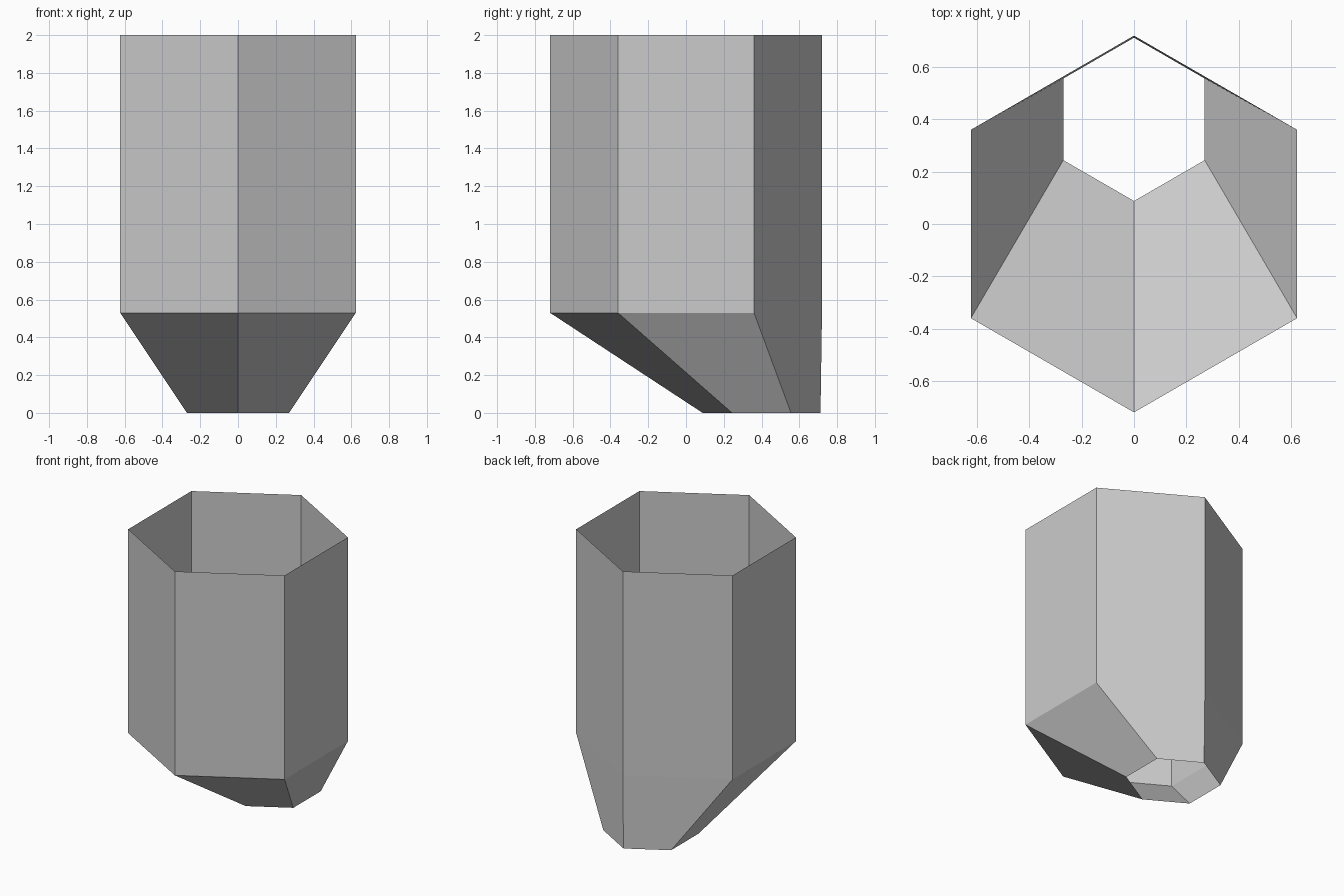
import bpy, bmesh
from math import sin, cos, pi

cube = bpy.data.objects.get("Cube")
if cube:
    bpy.data.objects.remove(cube, do_unlink=True)

grey = bpy.data.materials.new("light_grey")
grey.use_nodes = True
colour = (0.6, 0.6, 0.6, 1)
grey.diffuse_color = colour
grey.node_tree.nodes["Principled BSDF"].inputs["Base Color"].default_value = colour

SIDES = 6


def ring(bm, radius, y, z):
    """Hexagon with a corner at the front and one at the back."""
    angles = [2 * pi * i / SIDES - pi / 2 for i in range(SIDES)]
    return [bm.verts.new((radius * cos(a), y + radius * sin(a), z)) for a in angles]


# Open hexagonal tube running down into an offset spout, thin sheet walls
bm = bmesh.new()
outlet = ring(bm, 0.312, 0.4, 0)
shoulder = ring(bm, 0.72, 0, 0.53)
rim = ring(bm, 0.72, 0, 2)
for low, high in ((outlet, shoulder), (shoulder, rim)):
    for i in range(SIDES):
        j = (i + 1) % SIDES
        bm.faces.new((low[i], low[j], high[j], high[i]))

mesh = bpy.data.meshes.new("hexagonal_hopper")
bm.to_mesh(mesh)
bm.free()
mesh.materials.append(grey)
hopper = bpy.data.objects.new("hexagonal_hopper", mesh)
bpy.context.collection.objects.link(hopper)
